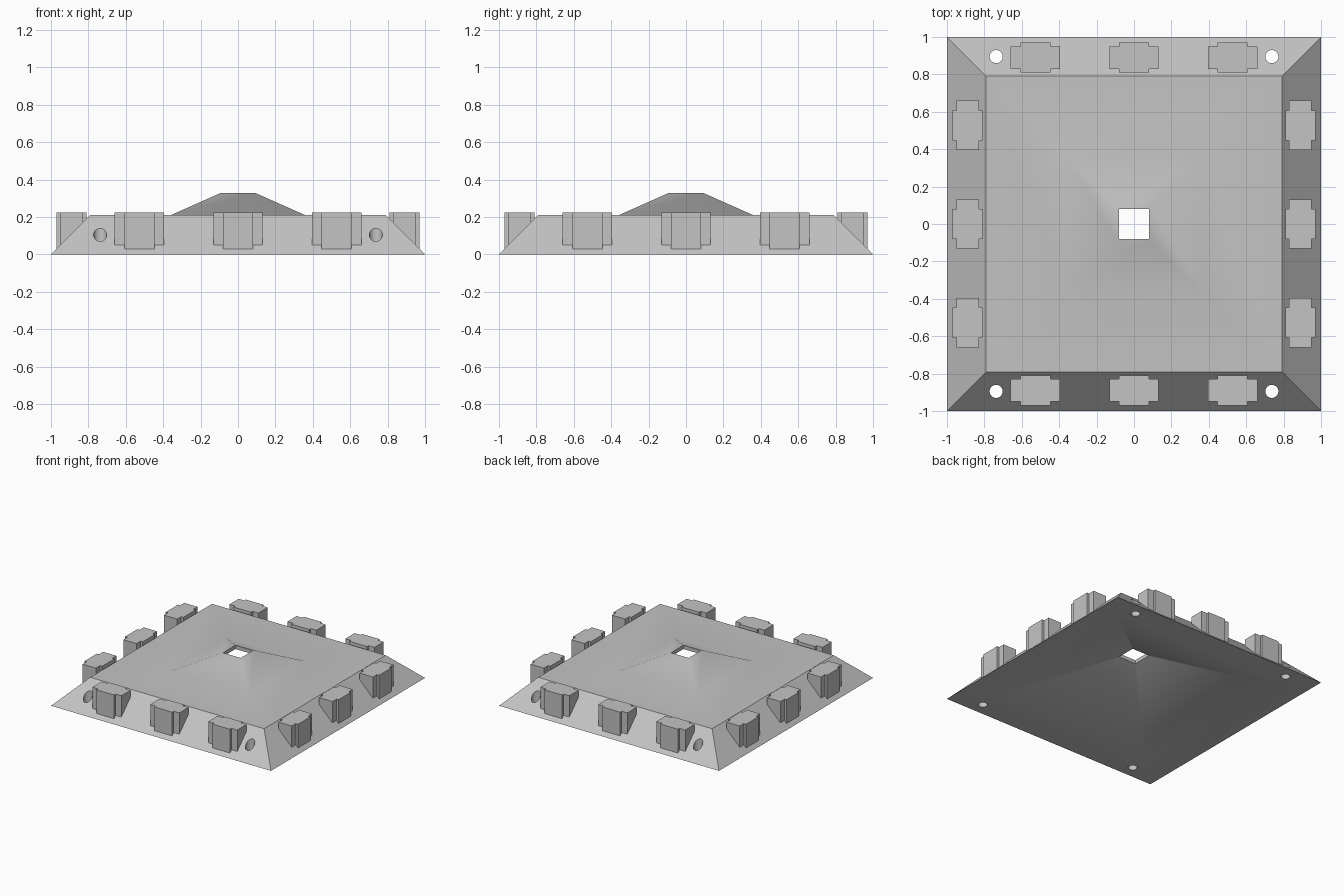
import bpy, bmesh, math
from mathutils import Matrix

cube = bpy.data.objects.get("Cube")
if cube:
    bpy.data.objects.remove(cube, do_unlink=True)

grey = bpy.data.materials.new("light grey")
grey.use_nodes = True
colour = (0.55, 0.55, 0.55, 1)
grey.diffuse_color = colour
grey.node_tree.nodes["Principled BSDF"].inputs["Base Color"].default_value = colour


def finish(bm, name):
    bmesh.ops.recalc_face_normals(bm, faces=bm.faces)
    mesh = bpy.data.meshes.new(name)
    bm.to_mesh(mesh)
    bm.free()
    mesh.materials.append(grey)
    obj = bpy.data.objects.new(name, mesh)
    bpy.context.collection.objects.link(obj)
    return obj


def activate(obj):
    bpy.ops.object.select_all(action='DESELECT')
    obj.select_set(True)
    bpy.context.view_layer.objects.active = obj


# Hollow square shell: (half width, height) profile carried round four corners
profile = [(0.74, 0), (1, 0), (0.79, 0.21), (0.36, 0.21),
           (0.09, 0.33), (0.08, 0.33), (0.08, 0.30)]
corners = [(-1, -1), (1, -1), (1, 1), (-1, 1)]
bm = bmesh.new()
rings = [[bm.verts.new((r * cx, r * cy, z)) for cx, cy in corners] for r, z in profile]
for i, ring in enumerate(rings):
    after = rings[(i + 1) % len(rings)]
    for k in range(4):
        n = (k + 1) % 4
        bm.faces.new((ring[k], ring[n], after[n], after[k]))
base = finish(bm, "base_shell")

# Vertical screw holes through the front and back slopes
bm = bmesh.new()
for cx, cy in corners:
    bmesh.ops.create_cone(bm, cap_ends=True, segments=32, radius1=0.035, radius2=0.035,
                          depth=0.8, matrix=Matrix.Translation((0.737 * cx, 0.895 * cy, 0)))
cutter = finish(bm, "screw_hole_cutter")
cutter.hide_render = True
cut = base.modifiers.new("screw_holes", 'BOOLEAN')
cut.operation = 'DIFFERENCE'
cut.object = cutter
activate(base)
bpy.ops.object.modifier_apply(modifier=cut.name)
bpy.data.objects.remove(cutter, do_unlink=True)
activate(base)
bpy.ops.object.shade_smooth_by_angle(angle=math.radians(30))

# Cross-shaped battlement, upright on the slope: (x, y) outline of its plan
WING, CORE = 0.132, 0.08
OUT, WING_OUT, WING_IN, IN = -0.97, -0.95, -0.83, -0.81
right_half = [(CORE, OUT), (CORE, WING_OUT), (WING, WING_OUT),
              (WING, WING_IN), (CORE, WING_IN), (CORE, IN)]
outline = right_half + [(-x, y) for x, y in reversed(right_half)]
TOP = 0.225


def battlement(name, offset, turn):
    bm = bmesh.new()
    low = [bm.verts.new((x + offset, y, 1 + y - 0.004)) for x, y in outline]
    high = [bm.verts.new((x + offset, y, TOP)) for x, y in outline]
    bm.faces.new(low)
    bm.faces.new(high)
    for k in range(len(low)):
        n = (k + 1) % len(low)
        bm.faces.new((low[k], low[n], high[n], high[k]))
    bm.transform(Matrix.Rotation(turn, 4, 'Z'))
    finish(bm, name)


for side, label in enumerate(("front", "left", "back", "right")):
    for number, offset in enumerate((-0.527, 0, 0.527), 1):
        battlement(f"{label}_battlement_{number}", offset, side * math.pi / 2)
